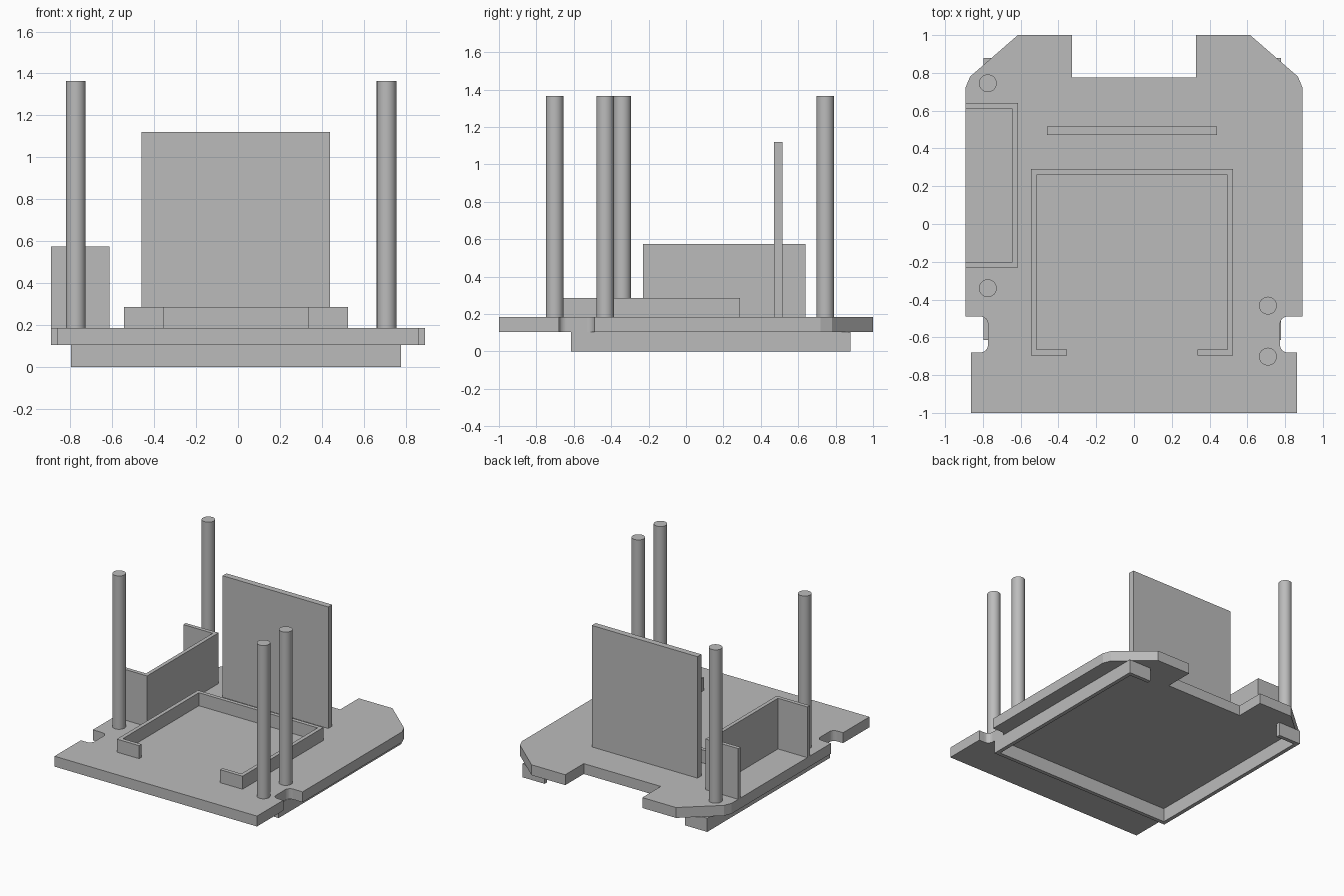
import bpy, bmesh
from math import sin, cos, pi

cube = bpy.data.objects.get("Cube")
if cube:
    bpy.data.objects.remove(cube, do_unlink=True)

# One plain grey for everything
grey = bpy.data.materials.new("plain grey")
grey.use_nodes = True
COLOUR = (0.5, 0.5, 0.5, 1)
grey.diffuse_color = COLOUR
grey.node_tree.nodes["Principled BSDF"].inputs["Base Color"].default_value = COLOUR

BASE, DECK = 0.105, 0.185     # underside and top of the deck plate
WALL = 0.03                   # thickness of the thin walls


def extrude(name, outline, z0, z1):
    """Solid prism from a flat outline."""
    bm = bmesh.new()
    face = bm.faces.new([bm.verts.new((x, y, z0)) for x, y in outline])
    top = bmesh.ops.extrude_face_region(bm, geom=[face])["geom"]
    verts = [v for v in top if isinstance(v, bmesh.types.BMVert)]
    bmesh.ops.translate(bm, vec=(0, 0, z1 - z0), verts=verts)
    bmesh.ops.recalc_face_normals(bm, faces=bm.faces)
    mesh = bpy.data.meshes.new(name)
    bm.to_mesh(mesh)
    bm.free()
    mesh.materials.append(grey)
    obj = bpy.data.objects.new(name, mesh)
    bpy.context.collection.objects.link(obj)
    return obj


def arc(cx, cy, r, start, end, steps=6):
    return [(cx + r * cos(start + (end - start) * i / steps),
             cy + r * sin(start + (end - start) * i / steps)) for i in range(steps + 1)]


def c_wall(name, x0, x1, y0, y1, lip, z0, z1, flip=False):
    """Thin wall round a rectangle, open on the low-y side (or high-y if flipped)."""
    t = WALL
    pts = [(x0 + lip, y0), (x0, y0), (x0, y1), (x1, y1), (x1, y0), (x1 - lip, y0),
           (x1 - lip, y0 + t), (x1 - t, y0 + t), (x1 - t, y1 - t),
           (x0 + t, y1 - t), (x0 + t, y0 + t), (x0 + lip, y0 + t)]
    if flip:
        pts = [(x, y0 + y1 - y) for x, y in pts]
    return extrude(name, pts, z0, z1)


# Deck plate: half outline with filleted side notch, mirrored to the other side
R = 0.04
half = [(0.862, -1), (0.862, -0.68)]
half += arc(0.773 + R, -0.68 + R, R, 1.5 * pi, pi)
half += arc(0.773 + R, -0.49 - R, R, pi, 0.5 * pi)
half += [(0.893, -0.49), (0.893, 0.72), (0.868, 0.78), (0.615, 1), (0.328, 1), (0.328, 0.775)]
extrude("deck_plate", half + [(-x, y) for x, y in reversed(half)], BASE, DECK)

# Rim under the deck, open at the back
c_wall("lower_rim", -0.797, 0.777, -0.615, 0.88, 0.19, 0, BASE, flip=True)

# Low tray on the deck, open at the front
c_wall("tray_wall", -0.545, 0.525, -0.695, 0.29, 0.19, DECK, 0.285)

# Side bracket, open toward the outer edge
xo, xi, yf, yb = -0.893, -0.613, -0.23, 0.64
extrude("side_bracket", [(xo, yf), (xi, yf), (xi, yb), (xo, yb), (xo, yb - WALL),
                         (xi - WALL, yb - WALL), (xi - WALL, yf + WALL), (xo, yf + WALL)],
        DECK, 0.575)

# Upright panel
extrude("upright_panel", [(-0.46, 0.47), (0.44, 0.47), (0.44, 0.517), (-0.46, 0.517)], DECK, 1.12)

# Four round posts
posts = {"back_right_post": (-0.774, 0.745), "middle_right_post": (-0.774, -0.34),
         "middle_left_post": (0.709, -0.432), "front_left_post": (0.709, -0.702)}
for name, (x, y) in posts.items():
    post = extrude(name, arc(x, y, 0.047, 0, 2 * pi, 40)[:-1], DECK, 1.365)
    bpy.ops.object.select_all(action="DESELECT")
    post.select_set(True)
    bpy.context.view_layer.objects.active = post
    bpy.ops.object.shade_smooth_by_angle()
